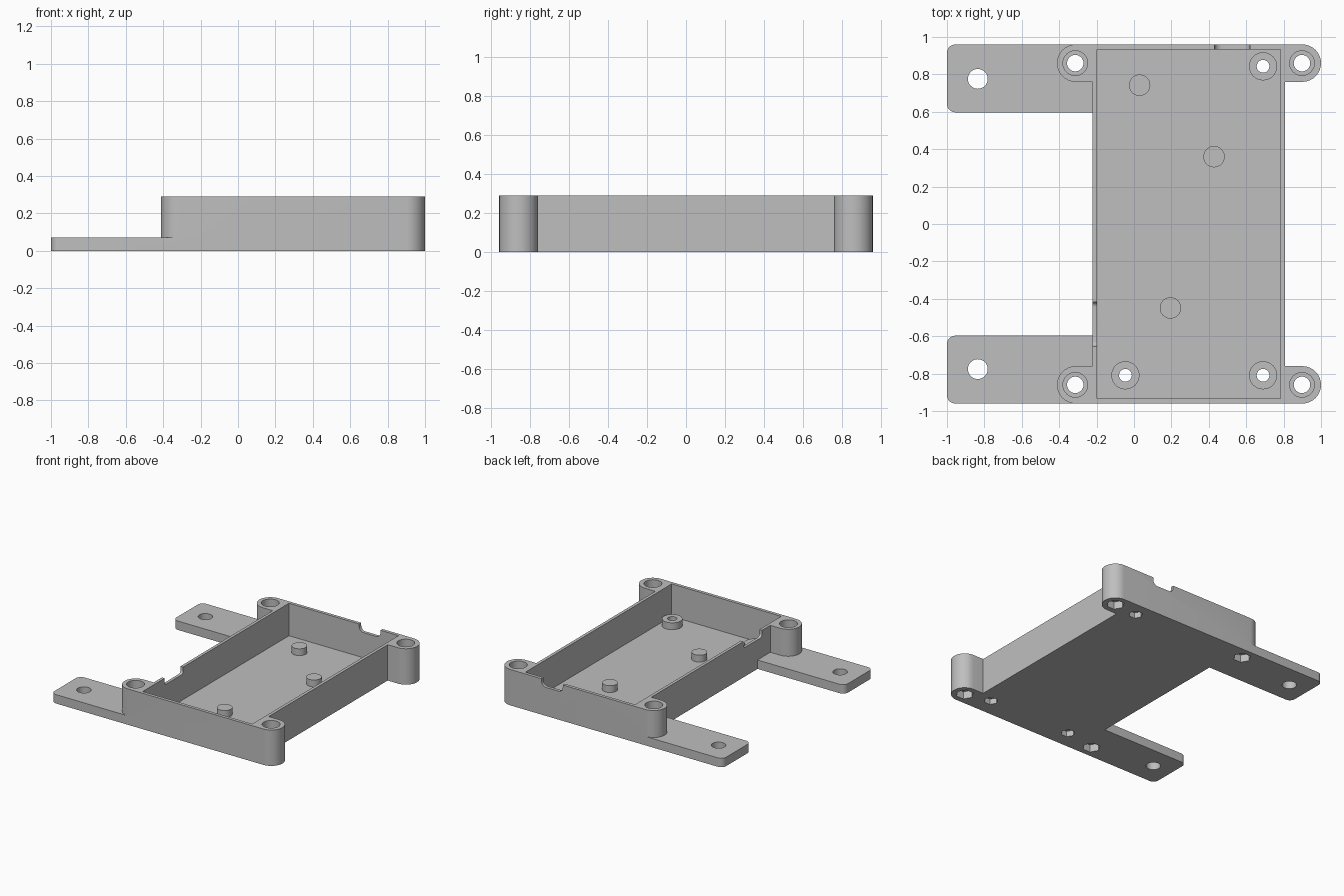
import bpy, bmesh
from math import cos, sin, pi, radians

if "Cube" in bpy.data.objects:
    bpy.data.objects.remove(bpy.data.objects["Cube"], do_unlink=True)

HEIGHT, FLOOR, TAB, POST = 0.29, 0.027, 0.072, 0.082

grey = bpy.data.materials.new("plain grey")
grey.use_nodes = True
colour = (0.52, 0.52, 0.52, 1)
grey.diffuse_color = colour
grey.node_tree.nodes["Principled BSDF"].inputs["Base Color"].default_value = colour


def arc(cx, cy, r, start, end, n=16):
    steps = [radians(start + (end - start) * i / n) for i in range(n + 1)]
    return [(cx + r * cos(a), cy + r * sin(a)) for a in steps]


def circle(cx, cy, r, n=40):
    return [(cx + r * cos(2 * pi * i / n), cy + r * sin(2 * pi * i / n)) for i in range(n)]


def rect(x0, x1, y0, y1):
    return [(x0, y0), (x1, y0), (x1, y1), (x0, y1)]


def prism(name, outline, low, high, axis="z"):
    """Extrude an outline along z, or an upright outline along x or y."""
    place = {"z": lambda u, v, w: (u, v, w),
             "x": lambda u, v, w: (w, u, v),
             "y": lambda u, v, w: (u, w, v)}[axis]
    bm = bmesh.new()
    face = bm.faces.new([bm.verts.new(place(u, v, low)) for u, v in outline])
    top = bmesh.ops.extrude_face_region(bm, geom=[face])["geom"]
    shift = place(0, 0, high - low)
    bmesh.ops.translate(bm, vec=shift, verts=[g for g in top if isinstance(g, bmesh.types.BMVert)])
    bmesh.ops.recalc_face_normals(bm, faces=bm.faces)
    mesh = bpy.data.meshes.new(name)
    bm.to_mesh(mesh)
    bm.free()
    mesh.materials.append(grey)
    ob = bpy.data.objects.new(name, mesh)
    bpy.context.collection.objects.link(ob)
    return ob


def select(ob):
    bpy.ops.object.select_all(action="DESELECT")
    ob.select_set(True)
    bpy.context.view_layer.objects.active = ob


def combine(target, other, operation="DIFFERENCE"):
    """Apply a boolean and discard the helper."""
    mod = target.modifiers.new("boolean", "BOOLEAN")
    mod.operation, mod.solver, mod.object = operation, "EXACT", other
    select(target)
    bpy.ops.object.modifier_apply(modifier=mod.name)
    bpy.data.objects.remove(other, do_unlink=True)


def cut(target, outline, low, high, axis="z"):
    combine(target, prism("cutter", outline, low, high, axis))


def slot(start, end, depth, r):
    """Upright notch outline with rounded lower corners."""
    z = HEIGHT - depth
    return (arc(start + r, z + r, r, 180, 270, 8) + arc(end - r, z + r, r, 270, 360, 8)
            + [(end, HEIGHT + 0.05), (start, HEIGHT + 0.05)])


# Tray outline with round screw ears at the four corners
half = ([(0.807, 0.76)] + arc(0.9, 0.86, 0.1, -90, 90)
        + arc(-0.312, 0.86, 0.1, 90, 270) + [(-0.222, 0.76)])
case = prism("case", half + [(x, -y) for x, y in reversed(half)], 0, HEIGHT)

# Flat mounting tabs with rounded outer corners
for side in (1, -1):
    tab = (arc(-0.955, 0.915, 0.045, 90, 180, 8) + arc(-0.955, 0.642, 0.045, 180, 270, 8)
           + [(-0.21, 0.597), (-0.21, 0.96)])
    combine(case, prism("tab", [(x, side * y) for x, y in tab], 0, TAB), "UNION")

# Cavity and cable notches
cut(case, rect(-0.198, 0.782, -0.934, 0.934), FLOOR, HEIGHT + 0.1)
cut(case, slot(0.43, 0.62, 0.06, 0.04), 0.92, 1, "y")
cut(case, slot(-0.654, -0.418, 0.055, 0.025), -0.24, -0.18, "x")

# Ear screw holes with counterbore above and nut pocket below, and tab holes
for y in (0.86, -0.86):
    for x in (0.898, -0.314):
        cut(case, circle(x, y, 0.044), -0.1, HEIGHT + 0.1)
        cut(case, circle(x, y, 0.066), HEIGHT - 0.1, HEIGHT + 0.1)
        cut(case, circle(x, y, 0.066, 6), -0.1, 0.06)
for y in (0.776, -0.776):
    cut(case, circle(-0.835, y, 0.053), -0.1, 0.2)

# Hollow screw posts on the floor, with nut pockets underneath
parts = [case]
for name, x, y in (("back_left_post", 0.69, 0.843), ("front_left_post", 0.69, -0.809),
                   ("front_right_post", -0.046, -0.809)):
    post = prism(name, circle(x, y, 0.075), FLOOR - 0.005, POST)
    for ob in (case, post):
        cut(ob, circle(x, y, 0.034), -0.1, 0.2)
        cut(ob, circle(x, y, 0.052, 6), -0.1, 0.045)
    parts.append(post)

# Solid support pegs
for name, x, y in (("back_peg", 0.03, 0.742), ("middle_peg", 0.428, 0.36),
                   ("front_peg", 0.195, -0.449)):
    parts.append(prism(name, circle(x, y, 0.057), FLOOR - 0.005, POST))

for ob in parts:
    select(ob)
    bpy.ops.object.shade_smooth_by_angle(angle=radians(30))
